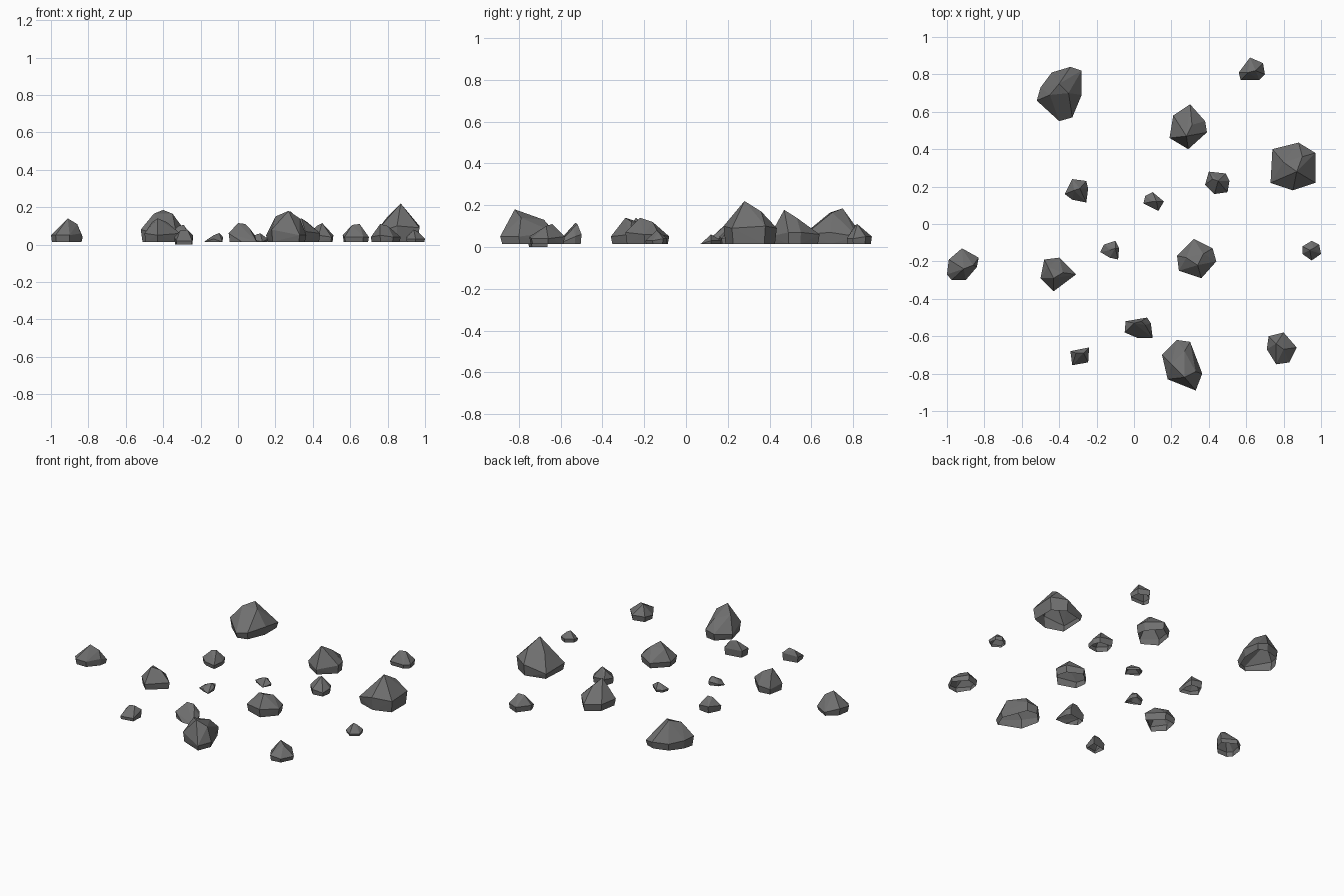
import bpy, bmesh
from mathutils import Vector

stone = bpy.data.materials.new("grey stone")
stone.diffuse_color = (0.16, 0.16, 0.16, 1)


def rock(name, outline, peaks, base=0.015, foot=0.93):
    """Faceted stone: convex shell through foot, shoulder outline and peaks, open below.
    outline: plan points (x, y, shoulder height); peaks: (x, y, z)."""
    bm = bmesh.new()
    c = sum((Vector(p) for p in outline), Vector()) / len(outline)
    for x, y, z in outline:
        if z > base + 0.01:
            bm.verts.new((x, y, z))
            bm.verts.new((c.x + (x - c.x) * foot, c.y + (y - c.y) * foot, base))
        else:
            bm.verts.new((x, y, base))
    for p in peaks:
        bm.verts.new(p)
    res = bmesh.ops.convex_hull(bm, input=bm.verts[:])
    loose = [v for v in bm.verts if not v.link_faces]
    bmesh.ops.delete(bm, geom=loose, context='VERTS')
    bmesh.ops.recalc_face_normals(bm, faces=bm.faces[:])
    under = [f for f in bm.faces if all(v.co.z < base + 0.001 for v in f.verts)]
    bmesh.ops.delete(bm, geom=under, context='FACES')
    me = bpy.data.meshes.new(name)
    bm.to_mesh(me)
    bm.free()
    me.materials.append(stone)
    bpy.context.collection.objects.link(bpy.data.objects.new(name, me))


# Large stones
rock("long_boulder_back",
     [(-.34, .84, .06), (-.28, .82, .05), (-.28, .69, .07), (-.33, .57, .06),
      (-.40, .55, .05), (-.52, .66, .08), (-.50, .73, .07), (-.44, .81, .06)],
     [(-.45, .69, .165), (-.40, .75, .185), (-.35, .70, .165)])
rock("big_boulder_right",
     [(.88, .435, .09), (.97, .38, .10), (.97, .22, .09), (.85, .18, .10),
      (.73, .22, .06), (.74, .40, .05)],
     [(.87, .28, .22), (.80, .33, .15), (.90, .36, .17)])
rock("boulder_back",
     [(.30, .64, .06), (.38, .55, .07), (.39, .49, .07), (.29, .40, .05),
      (.19, .46, .06), (.21, .58, .06)],
     [(.28, .47, .178), (.31, .53, .14)])
rock("boulder_front",
     [(.23, -.62, .06), (.30, -.63, .07), (.365, -.80, .05), (.33, -.89, .05),
      (.18, -.83, .08), (.15, -.70, .05)],
     [(.27, -.82, .18), (.20, -.75, .15), (.33, -.79, .14), (.27, -.68, .13)])
rock("boulder_middle",
     [(.32, -.08, .05), (.42, -.13, .06), (.44, -.20, .06), (.36, -.29, .07),
      (.24, -.25, .06), (.23, -.17, .05)],
     [(.34, -.22, .14), (.28, -.18, .12), (.37, -.16, .12)])
rock("boulder_left_middle",
     [(-.40, -.18, .06), (-.31, -.27, .06), (-.43, -.36, .05), (-.50, -.29, .06),
      (-.48, -.19, .05)],
     [(-.43, -.29, .14), (-.38, -.26, .12), (-.46, -.23, .12)])
rock("boulder_far_left",
     [(-.92, -.13, .04), (-.83, -.18, .04), (-.84, -.23, .06), (-.90, -.30, .05),
      (-.975, -.30, .05), (-1.0, -.27, .05), (-.99, -.19, .06)],
     [(-.91, -.24, .14), (-.86, -.22, .11)])

# Medium stones
rock("stone_back_right",
     [(.62, .89, .05), (.69, .86, .05), (.70, .80, .04), (.67, .77, .04),
      (.57, .77, .04), (.56, .81, .05)],
     [(.61, .81, .105), (.65, .82, .11)])
rock("stone_front_right",
     [(.80, -.58, .05), (.87, -.66, .04), (.83, -.74, .04), (.76, -.75, .05),
      (.71, -.67, .04), (.72, -.60, .05)],
     [(.76, -.64, .11), (.80, -.67, .10)])
rock("stone_front_middle",
     [(.07, -.50, .06), (.09, -.53, .05), (.10, -.61, .02), (.02, -.61, .02),
      (-.05, -.58, .06), (-.045, -.52, .06)],
     [(.00, -.53, .115), (.04, -.52, .11), (.06, -.54, .09)])
rock("stone_centre_right",
     [(.40, .28, .06), (.49, .27, .05), (.51, .23, .05), (.50, .17, .04),
      (.43, .16, .05), (.38, .21, .05)],
     [(.45, .23, .115), (.42, .24, .10)])
rock("stone_centre_left",
     [(-.33, .24, .06), (-.255, .23, .05), (-.245, .19, .04), (-.255, .115, .04),
      (-.33, .13, .04), (-.37, .16, .05)],
     [(-.29, .19, .105), (-.32, .18, .10)])

# Small stones
rock("pebble_front_left",
     [(-.24, -.66, .05), (-.245, -.74, .02), (-.33, -.755, .02), (-.34, -.68, .04)],
     [(-.31, -.69, .075), (-.27, -.69, .08)], base=0.0)
rock("pebble_centre",
     [(.10, .17, .03), (.16, .12, .03), (.13, .07, .02), (.05, .11, .03), (.06, .15, .03)],
     [(.12, .12, .06), (.10, .12, .055)])
rock("pebble_centre_left",
     [(-.10, -.09, .04), (-.08, -.13, .04), (-.085, -.19, .02), (-.13, -.18, .03),
      (-.18, -.15, .02), (-.16, -.11, .03)],
     [(-.10, -.13, .062), (-.13, -.14, .05)])
rock("pebble_far_right",
     [(.95, -.09, .04), (.99, -.11, .04), (1.0, -.16, .03), (.95, -.195, .03),
      (.90, -.16, .03), (.90, -.12, .04)],
     [(.94, -.14, .08), (.96, -.13, .07)])
